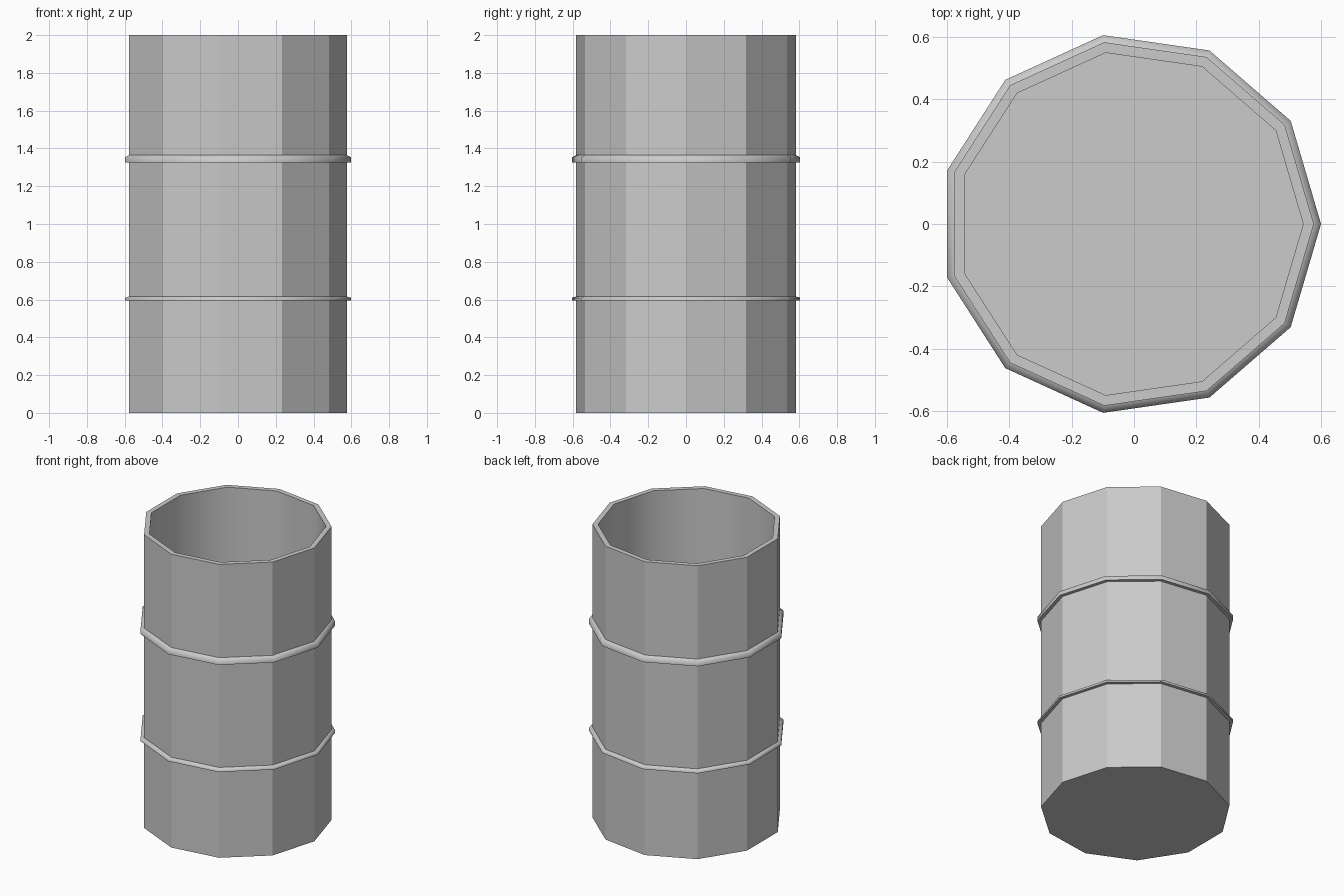
import bpy
import bmesh
from math import cos, sin, tau

cube = bpy.data.objects.get("Cube")
if cube:
    bpy.data.objects.remove(cube, do_unlink=True)

SIDES = 11
CENTRE_X = -0.012

grey = bpy.data.materials.new("drum grey")
grey.use_nodes = True
colour = (0.6, 0.6, 0.6, 1)
grey.diffuse_color = colour
grey.node_tree.nodes["Principled BSDF"].inputs["Base Color"].default_value = colour


def lathe(name, profile, closed=False, smooth_bands=()):
    """Spin a (radius, z) profile into an 11-sided shell; open ends get caps."""
    bm = bmesh.new()
    rings = [[bm.verts.new((CENTRE_X + r * cos(tau * i / SIDES),
                            r * sin(tau * i / SIDES), z))
              for i in range(SIDES)] for r, z in profile]
    bands = list(zip(rings, rings[1:]))
    if closed:
        bands.append((rings[-1], rings[0]))
    else:
        bm.faces.new(rings[0][::-1])
        bm.faces.new(rings[-1])
    for k, (low, high) in enumerate(bands):
        for i in range(SIDES):
            j = (i + 1) % SIDES
            face = bm.faces.new((low[i], low[j], high[j], high[i]))
            face.smooth = k in smooth_bands
    # Keep the corners between bands crisp
    for edge in bm.edges:
        if edge.is_manifold and edge.calc_face_angle() > 0.6:
            edge.smooth = False
    mesh = bpy.data.meshes.new(name)
    bm.to_mesh(mesh)
    bm.free()
    mesh.materials.append(grey)
    obj = bpy.data.objects.new(name, mesh)
    bpy.context.collection.objects.link(obj)
    return obj


# Open drum: outer wall, rim, smooth inner wall, floor
lathe("drum_shell", [(0.588, 0), (0.588, 2), (0.554, 2), (0.554, 0.035)],
      smooth_bands=(2,))


# Raised hoops with a sloping upper edge
def hoop(name, bottom, shoulder, top):
    lathe(name, [(0.58, bottom), (0.611, bottom), (0.611, shoulder),
                 (0.588, top), (0.58, top)], closed=True, smooth_bands=(1, 2))


hoop("upper_hoop", 1.325, 1.353, 1.364)
hoop("lower_hoop", 0.595, 0.609, 0.616)
